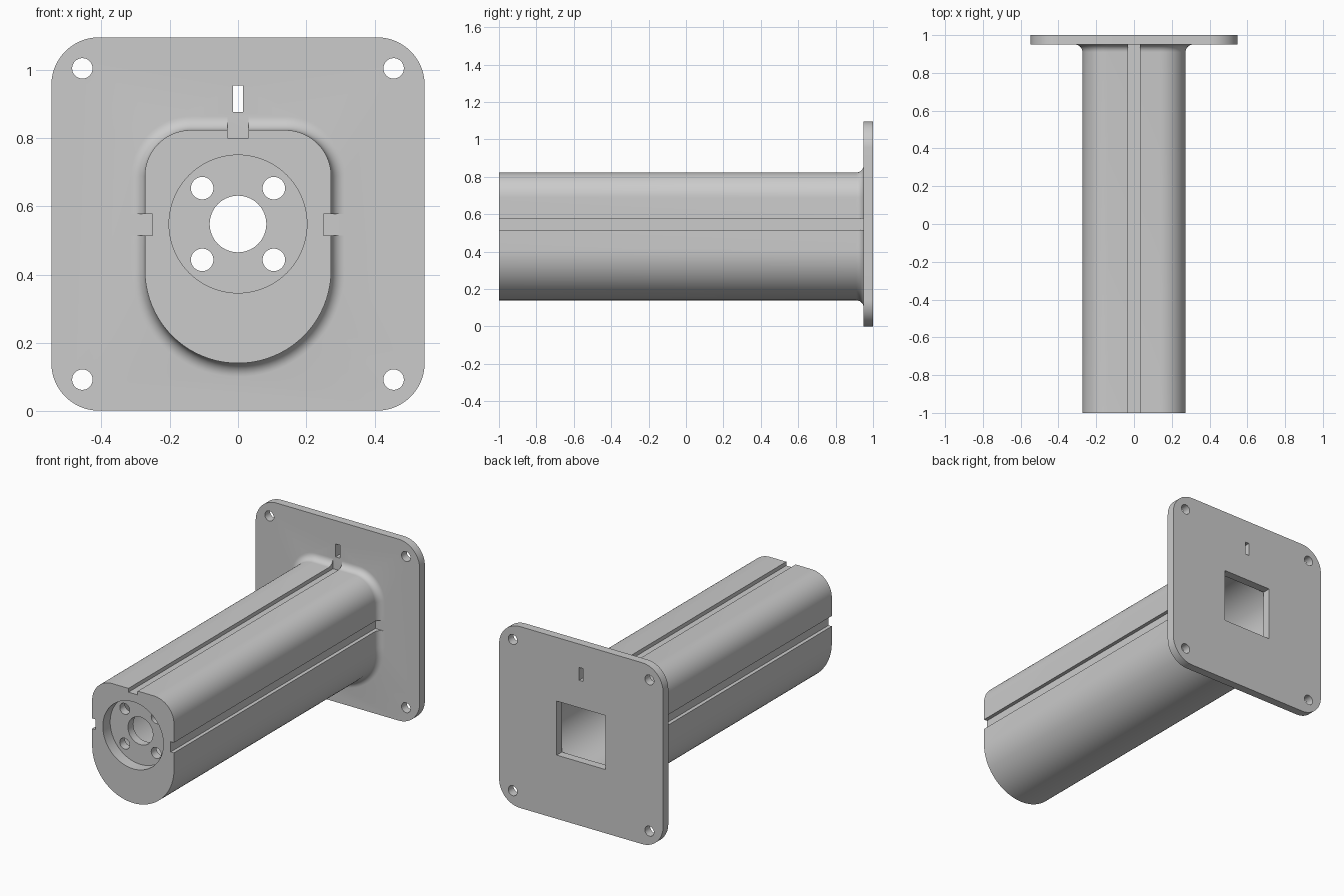
import bpy, bmesh
from math import cos, sin, pi, radians

cube = bpy.data.objects.get("Cube")
if cube:
    bpy.data.objects.remove(cube, do_unlink=True)

grey = bpy.data.materials.new("plain_grey")
grey.use_nodes = True
grey.diffuse_color = (0.6, 0.6, 0.6, 1)
grey.node_tree.nodes["Principled BSDF"].inputs["Base Color"].default_value = (0.6, 0.6, 0.6, 1)

MID = 0.548          # height of the tube axis
PLATE_FRONT = 0.95


def outline(arcs, grow=0.0, steps=20):
    """Points around a rounded shape; arcs are (x, z, radius, start, end) in degrees."""
    pts = []
    for x, z, r, a, b in arcs:
        n = steps * (b - a) // 90
        for i in range(n + 1):
            t = radians(a + (b - a) * i / n)
            pts.append((x + (r + grow) * cos(t), z + (r + grow) * sin(t)))
    return pts


def loft(name, rings):
    """Solid through rings of (y, outline points), capped at both ends."""
    bm = bmesh.new()
    loops = [[bm.verts.new((x, y, z)) for x, z in pts] for y, pts in rings]
    n = len(loops[0])
    for a, b in zip(loops, loops[1:]):
        for i in range(n):
            j = (i + 1) % n
            bm.faces.new((a[i], a[j], b[j], b[i]))
    bm.faces.new(loops[0][::-1])
    bm.faces.new(loops[-1])
    bmesh.ops.recalc_face_normals(bm, faces=bm.faces)
    mesh = bpy.data.meshes.new(name)
    bm.to_mesh(mesh)
    bm.free()
    mesh.materials.append(grey)
    obj = bpy.data.objects.new(name, mesh)
    bpy.context.collection.objects.link(obj)
    return obj


def box(x0, x1, y0, y1, z0, z1):
    pts = [(x0, z0), (x1, z0), (x1, z1), (x0, z1)]
    return loft("cutter", [(y0, pts), (y1, pts)])


def rod(x, z, r, y0, y1, sides=48):
    pts = [(x + r * cos(2 * pi * i / sides), z + r * sin(2 * pi * i / sides)) for i in range(sides)]
    return loft("cutter", [(y0, pts), (y1, pts)])


def combine(target, tool, operation="DIFFERENCE"):
    mod = target.modifiers.new("bool", "BOOLEAN")
    mod.operation, mod.solver, mod.object = operation, "EXACT", tool
    bpy.context.view_layer.objects.active = target
    bpy.ops.object.modifier_apply(modifier=mod.name)
    bpy.data.objects.remove(tool, do_unlink=True)


# Tube with a flared fillet where it meets the plate
tube_arcs = [(0.138, 0.688, 0.135, 0, 90), (-0.138, 0.688, 0.135, 90, 180), (0, 0.413, 0.273, 180, 360)]
FILLET = 0.04
rings = [(-1.0, outline(tube_arcs))]
for i in range(9):
    t = pi / 2 * i / 8
    rings.append((PLATE_FRONT - FILLET + FILLET * sin(t), outline(tube_arcs, FILLET * (1 - cos(t)))))
rings.append((0.975, outline(tube_arcs, FILLET)))
body = loft("flanged_tube", rings)

# Long grooves on the top and both sides
combine(body, box(-0.031, 0.031, -1.1, 1.1, 0.80, 1.0))
for s in (-1, 1):
    x0, x1 = sorted((s * 0.251, s * 0.4))
    combine(body, box(x0, x1, -1.1, 1.1, 0.515, 0.577))

# Rounded mounting plate
c, r = 0.407, 0.14
plate_arcs = [(c, MID + c, r, 0, 90), (-c, MID + c, r, 90, 180),
              (-c, MID - c, r, 180, 270), (c, MID - c, r, 270, 360)]
pts = outline(plate_arcs)
combine(body, loft("plate", [(PLATE_FRONT, pts), (1.0, pts)]), "UNION")

# Front recess, hollow interior and square rear opening
combine(body, rod(0, MID, 0.202, -1.1, -0.93, 96))
combine(body, rod(0, MID, 0.235, -0.88, PLATE_FRONT, 96))
combine(body, box(-0.163, 0.163, 0.9, 1.1, MID - 0.163, MID + 0.163))

# Holes in the front wall and in the plate corners
combine(body, rod(0, MID, 0.083, -0.97, -0.8, 64))
for sx in (-1, 1):
    for sz in (-1, 1):
        combine(body, rod(sx * 0.105, MID + sz * 0.105, 0.033, -0.97, -0.8, 32))
        combine(body, rod(sx * 0.456, MID + sz * 0.456, 0.03, 0.9, 1.1, 32))

# Small slot above the tube
combine(body, box(-0.014, 0.014, 0.9, 1.1, 0.876, 0.954))

bpy.ops.object.select_all(action="DESELECT")
body.select_set(True)
bpy.context.view_layer.objects.active = body
bpy.ops.object.shade_smooth_by_angle(angle=radians(30))
